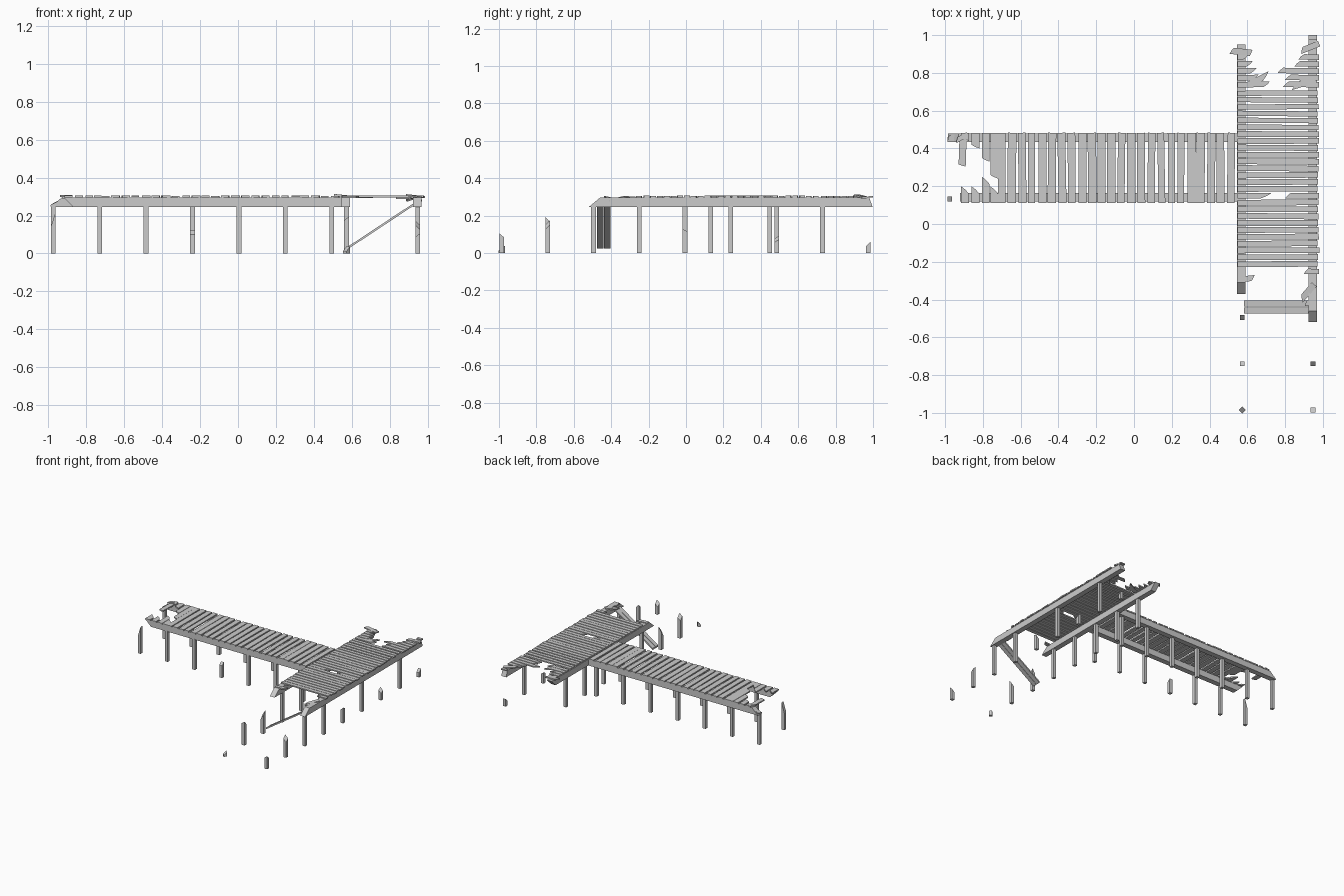
import bpy, bmesh, math, random
from mathutils import Matrix, Vector

if "Cube" in bpy.data.objects:
    bpy.data.objects.remove(bpy.data.objects["Cube"])

random.seed(4)


def make(name, lower, upper):
    """Solid between two matching loops of 3D points."""
    bm = bmesh.new()
    lo = [bm.verts.new(p) for p in lower]
    up = [bm.verts.new(p) for p in upper]
    n = len(lo)
    bm.faces.new(lo[::-1])
    bm.faces.new(up)
    for i in range(n):
        j = (i + 1) % n
        bm.faces.new((lo[i], lo[j], up[j], up[i]))
    bmesh.ops.recalc_face_normals(bm, faces=bm.faces)
    me = bpy.data.meshes.new(name)
    bm.to_mesh(me)
    bm.free()
    ob = bpy.data.objects.new(name, me)
    bpy.context.collection.objects.link(ob)
    return ob


def post(name, x, y, h=0.25, dx=0.0, dy=0.0, turn=0.0):
    """Square post; dx, dy slope the broken top."""
    r = 0.0125
    c = [Matrix.Rotation(turn, 2) @ Vector((a * r, b * r))
         for a, b in ((-1, -1), (1, -1), (1, 1), (-1, 1))]
    make(name, [(x + p.x, y + p.y, 0) for p in c],
         [(x + p.x, y + p.y, h + dx * p.x / r + dy * p.y / r) for p in c])


def beam(name, axis, centre, half, bottom, top):
    """Long beam; bottom and top give the (start, end) of each edge."""
    prof = [(bottom[0], 0.246), (bottom[1], 0.246), (top[1], 0.296), (top[0], 0.296)]
    if axis == 'x':
        loops = [[(u, centre + s * half, z) for u, z in prof] for s in (-1, 1)]
    else:
        loops = [[(centre + s * half, u, z) for u, z in prof] for s in (-1, 1)]
    make(name, *loops)


def board(name, a, b, width, z=0.295, thick=0.010, jag=(0, 0), tilt=0.0):
    """Plank from a to b in plan; jag makes the start / end splintered."""
    a, b = Vector(a), Vector(b)
    d = (b - a).normalized()
    s = Vector((-d.y, d.x)) * width / 2
    k0, k1 = jag
    pts = [a - s, b - s - d * k1, b - s * 0.1 - d * k1 * 0.45, b + s,
           a + s + d * k0, a + s * 0.1 + d * k0 * 0.4]
    mid = (a + b) / 2
    zz = [z + (p - mid).dot(d) * tilt for p in pts]
    make(name, [(p.x, p.y, h) for p, h in zip(pts, zz)],
         [(p.x, p.y, h + thick) for p, h in zip(pts, zz)])


# walkway posts
for i in range(7):
    x = -0.975 + 0.245 * i
    for y, side in ((0.132, 'front'), (0.447, 'back')):
        h, dy, dx = 0.25, 0, 0
        if side == 'front' and i == 0:
            h, dx = 0.18, 0.04
        if side == 'front' and i == 3:
            h, dy = 0.11, 0.01
        post(f'walkway_post_{side}_{i}', x, y, h, dx, dy)

# platform posts, the broken ones with height and top slope
broken = {(0, 0): (0.025, 0.008, 0.01), (0, 1): (0.17, 0.01, -0.015), (0, 2): (0.15, 0.02, 0.015),
          (1, 0): (0.085, 0.01, -0.012), (1, 1): (0.15, -0.012, 0.012), (1, 4): (0.11, 0.012, -0.006),
          (1, 6): (0.075, -0.01, 0.008), (1, 8): (0.05, 0.0, 0.012)}
for i in range(9):
    y = -0.985 + 0.245 * i
    for j, x in enumerate((0.573, 0.948)):
        if (j, i) == (0, 8):
            continue
        h, dx, dy = broken.get((j, i), (0.25, 0, 0))
        post(f'platform_post_{j}_{i}', x, y, h, dx, dy, math.pi / 4 if (j, i) == (0, 0) else 0)

# long beams with slanted broken ends
beam('walkway_beam_front', 'x', 0.142, 0.022, (-0.87, 0.56), (-0.92, 0.56))
beam('walkway_beam_back', 'x', 0.457, 0.022, (-0.985, 0.56), (-0.93, 0.56))
beam('platform_beam_left', 'y', 0.568, 0.022, (-0.37, 0.90), (-0.31, 0.95))
beam('platform_beam_right', 'y', 0.946, 0.022, (-0.52, 0.998), (-0.46, 0.98))

# walkway planks
n = 24
pitch = 1.262 / n
for i in range(n):
    x = -0.697 + pitch * i
    t = [random.uniform(-0.004, 0.004) for _ in range(2)]
    w = random.uniform(0.036, 0.046)
    board(f'walkway_plank_{i}', (x + t[0], 0.112), (x + t[1], 0.483), w,
          0.295 + random.uniform(-0.001, 0.002))

# snapped walkway planks around the end hole
for i, (x, lo, hi) in enumerate(((-0.895, 0.20, 0.44), (-0.84, 0.20, 0.40),
                                 (-0.785, 0.25, 0.33), (-0.74, 0.20, 0.24))):
    board(f'snapped_plank_front_{i}', (x, 0.112), (x, lo), 0.042, jag=(0, 0.04))
    board(f'snapped_plank_back_{i}', (x, 0.483), (x, hi), 0.042, jag=(0, 0.02))
board('loose_plank_hanging', (-0.91, 0.305), (-0.905, 0.46), 0.038, 0.29, jag=(0.01, 0))
board('loose_plank_end', (-0.99, 0.452), (-0.89, 0.462), 0.036, 0.272, jag=(0.015, 0), tilt=0.5)
board('loose_splinter_end', (-0.945, 0.44), (-0.88, 0.475), 0.025, 0.298, jag=(0.02, 0))

# platform planks, two of them snapped at the small hole
pitch = 0.0362
for i in range(26):
    y = -0.212 + pitch * i
    w = 0.030 if i < 20 else 0.027
    e = random.uniform(0.972, 0.981)
    t = random.uniform(-0.002, 0.002)
    if i == 10:
        board('holed_plank_left', (0.548, y), (0.73, y), w, jag=(0, 0.06))
        board('holed_plank_right', (e, y), (0.80, y), w, jag=(0, 0.03))
    else:
        board(f'platform_plank_{i}', (0.548, y + t), (e, y - t), w,
              0.295 + random.uniform(0, 0.002))

# snapped platform planks at the far end
left = (0.72, 0.66, 0.65, 0.63, 0.61)
right = (0.79, 0.80, 0.76, 0.85, 0.87)
for i in range(5):
    y = 0.737 + pitch * i
    board(f'far_stub_left_{i}', (0.548, y), (left[i], y + 0.003), 0.029, jag=(0, 0.035))
    board(f'far_stub_right_{i}', (0.98, y), (right[i], y + 0.004), 0.029, jag=(0, 0.03))
board('far_splinter_left', (0.60, 0.735), (0.72, 0.795), 0.032, 0.293, jag=(0, 0.05))
board('far_splinter_right', (0.96, 0.765), (0.83, 0.725), 0.034, 0.288, jag=(0, 0.05))
board('far_tip_left', (0.508, 0.918), (0.625, 0.905), 0.034, 0.298, jag=(0.02, 0.01), tilt=-0.1)
board('far_tip_right', (0.98, 0.955), (0.88, 0.915), 0.032, 0.298, jag=(0, 0.02), tilt=0.1)
board('far_tip_right_end', (0.925, 0.988), (0.968, 0.988), 0.024, 0.296)

# splinters left at the near end
board('near_stub_left', (0.548, -0.295), (0.64, -0.285), 0.03, 0.292, jag=(0, 0.02))
board('near_stub_right', (0.98, -0.252), (0.90, -0.25), 0.028, jag=(0, 0.02))
board('near_splinter_right', (0.955, -0.32), (0.88, -0.405), 0.034, 0.285, jag=(0, 0.03), tilt=-0.2)
board('near_splinter_tip', (0.965, -0.40), (0.90, -0.425), 0.026, 0.285, jag=(0, 0.02), tilt=0.3)

# two fallen planks leaning from the beam to the ground
for i, y in enumerate((-0.458, -0.421)):
    board(f'fallen_plank_{i}', (0.583, y), (0.955, y), 0.034, 0.148, 0.013, tilt=0.66)
